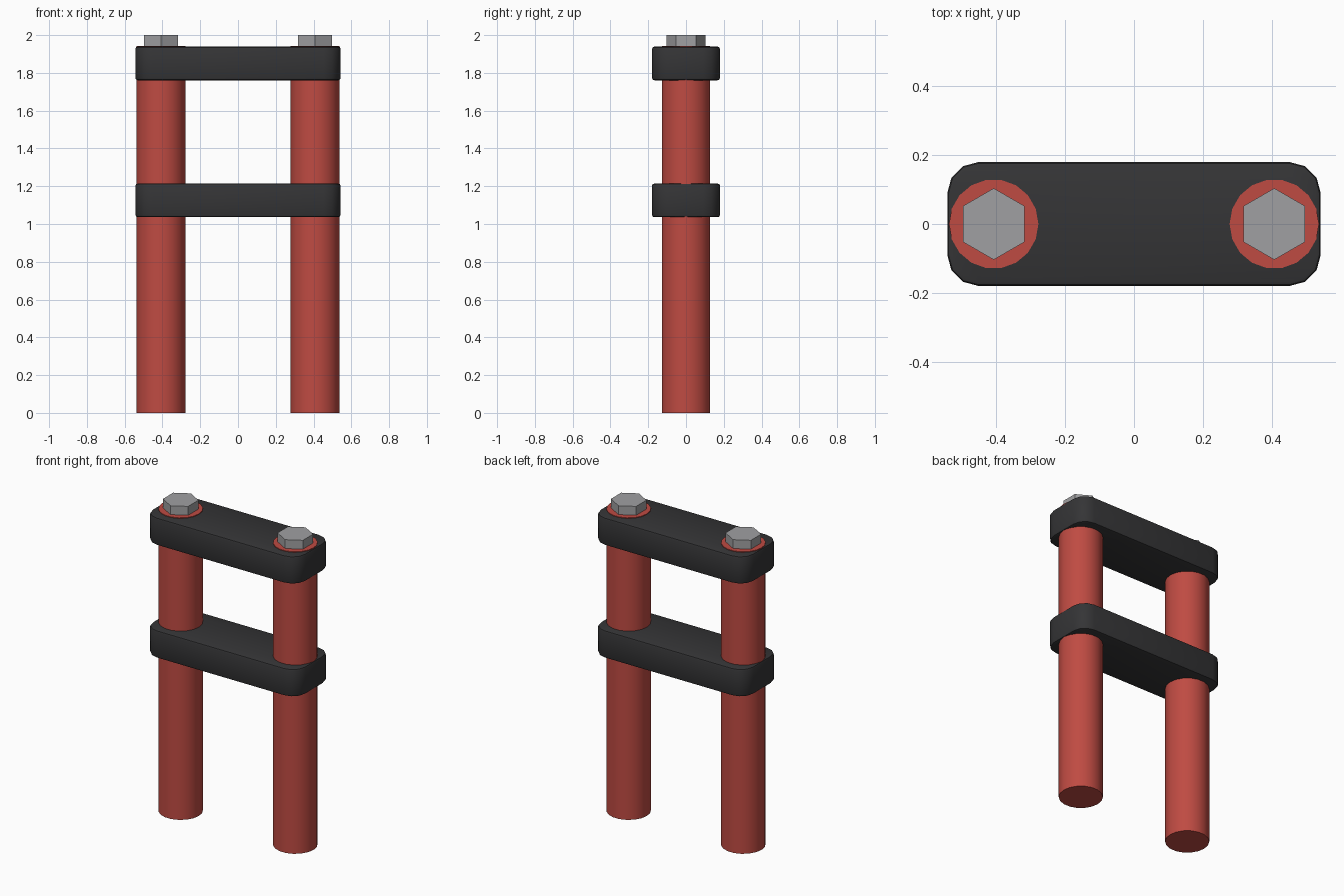
import bpy, bmesh
from math import sin, cos, pi, radians

if "Cube" in bpy.data.objects:
    bpy.data.objects.remove(bpy.data.objects["Cube"])


def material(name, color):
    m = bpy.data.materials.new(name)
    m.diffuse_color = color
    m.use_nodes = True
    m.node_tree.nodes["Principled BSDF"].inputs["Base Color"].default_value = m.diffuse_color
    return m


RED = material("red_paint", (0.52, 0.07, 0.055, 1))
BLACK = material("black_plastic", (0.035, 0.035, 0.037, 1))
STEEL = material("steel", (0.35, 0.35, 0.36, 1))


def prism(name, outline, z0, z1, mat, bevel=0.0, smooth=None):
    """Extrude an xy outline from z0 to z1, optionally bevelling its rims."""
    bm = bmesh.new()
    face = bm.faces.new([bm.verts.new((x, y, z0)) for x, y in outline])
    top = bmesh.ops.extrude_face_region(bm, geom=[face])["geom"]
    for v in top:
        if isinstance(v, bmesh.types.BMVert):
            v.co.z = z1
    bmesh.ops.recalc_face_normals(bm, faces=bm.faces)
    if bevel:
        rims = [e for e in bm.edges if abs(e.verts[0].co.z - e.verts[1].co.z) < 1e-5]
        bmesh.ops.bevel(bm, geom=rims, offset=bevel, segments=2, profile=0.5,
                        affect='EDGES')
    mesh = bpy.data.meshes.new(name)
    bm.to_mesh(mesh)
    bm.free()
    mesh.materials.append(mat)
    ob = bpy.data.objects.new(name, mesh)
    bpy.context.collection.objects.link(ob)
    if smooth:
        bpy.ops.object.select_all(action='DESELECT')
        ob.select_set(True)
        bpy.context.view_layer.objects.active = ob
        bpy.ops.object.shade_smooth_by_angle(angle=radians(smooth))
    return ob


def ngon(cx, r, n, start=0.0):
    return [(cx + r * cos(start + 2 * pi * i / n), r * sin(start + 2 * pi * i / n))
            for i in range(n)]


def rounded_rect(hx, hy, r, seg):
    pts = []
    for q, (sx, sy) in enumerate([(1, 1), (-1, 1), (-1, -1), (1, -1)]):
        for i in range(seg + 1):
            a = (q + i / seg) * pi / 2
            pts.append((sx * (hx - r) + r * cos(a), sy * (hy - r) + r * sin(a)))
    return pts


# Upright tubes with a hex bolt on top of each
for side, x in (("left", -0.408), ("right", 0.408)):
    prism(side + "_tube", ngon(x, 0.13, 18), 0, 1.943, RED, smooth=30)
    prism(side + "_bolt_head", ngon(x, 0.104, 6, pi / 2), 1.93, 2.0, STEEL)

# Clamp bars joining the tubes
for name, z in (("middle_clamp", 1.125), ("top_clamp", 1.85)):
    prism(name, rounded_rect(0.543, 0.18, 0.09, 3), z - 0.089, z + 0.089, BLACK,
          bevel=0.012, smooth=35)
